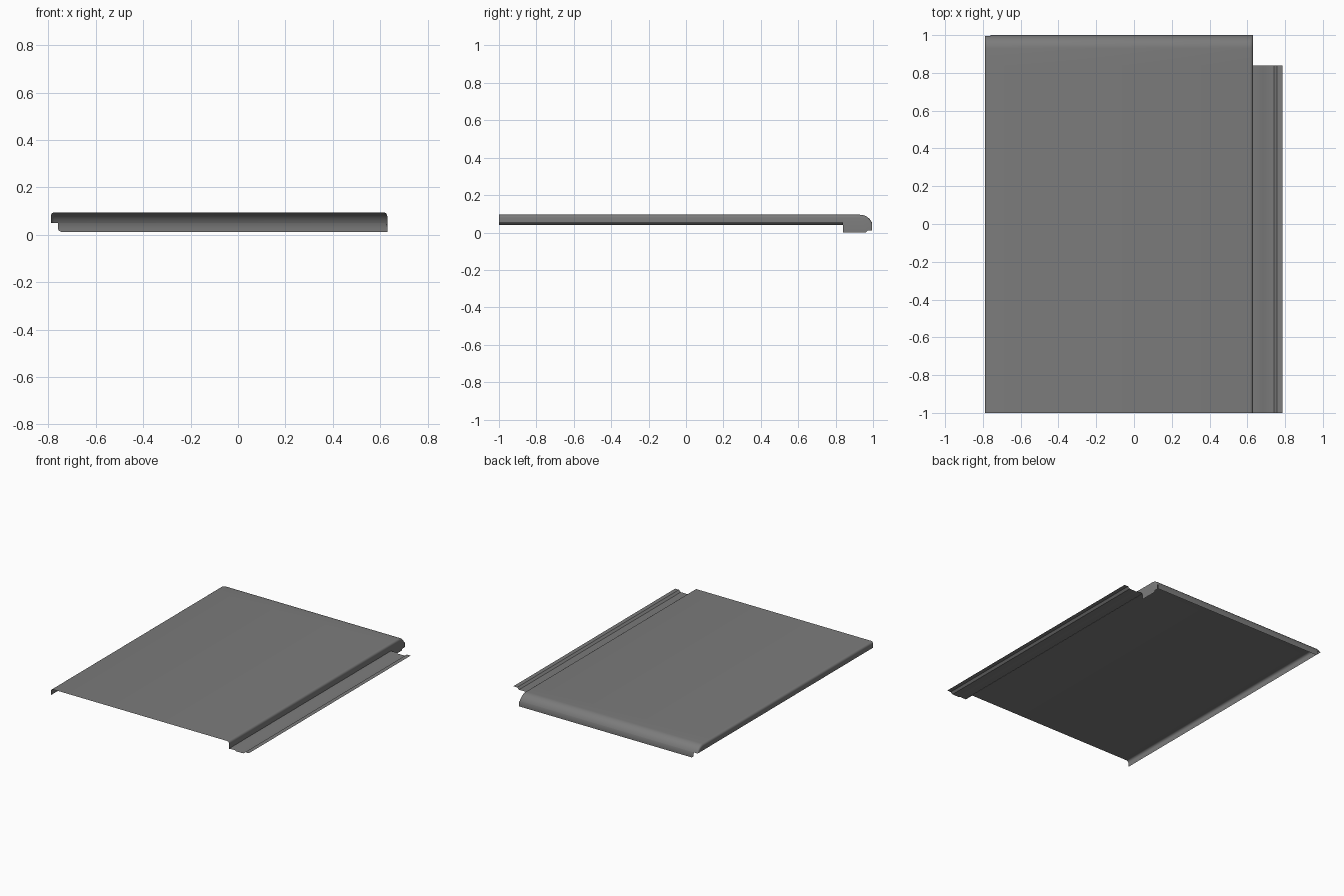
import bpy, math

if "Cube" in bpy.data.objects:
    bpy.data.objects.remove(bpy.data.objects["Cube"])

# dark slate finish
dark = bpy.data.materials.new("dark_grey")
dark.diffuse_color = (0.2, 0.2, 0.2, 1)
dark.use_nodes = True
dark.node_tree.nodes["Principled BSDF"].inputs["Base Color"].default_value = dark.diffuse_color

def sheet(name, rows):
    """Skin a list of equally long point rows into a single-layer sheet."""
    n = len(rows[0])
    verts = [p for r in rows for p in r]
    faces = [(i*n+j, i*n+j+1, (i+1)*n+j+1, (i+1)*n+j)
             for i in range(len(rows)-1) for j in range(n-1)]
    me = bpy.data.meshes.new(name)
    me.from_pydata(verts, [], faces)
    me.materials.append(dark)
    ob = bpy.data.objects.new(name, me)
    bpy.context.collection.objects.link(ob)
    bpy.context.view_layer.objects.active = ob
    ob.select_set(True)
    bpy.ops.object.shade_smooth_by_angle(angle=math.radians(35))
    ob.select_set(False)
    return ob

TOP, XL, XR, R = 0.095, -0.79, 0.63, 0.016
LEFT_LOW = 0.05

def section(y, z, left, left_low, right_low):
    """Rounded cross-section: left skirt, flat top, right skirt."""
    arc = [math.radians(a) for a in (0, 22.5, 45, 67.5, 90)]
    pts = [(left, y, left_low)]
    pts += [(left + R*(1-math.sin(a)), y, max(left_low, z - R*(1-math.cos(a)))) for a in arc]
    pts[1:] = pts[:0:-1] if pts[1][0] < pts[-1][0] else pts[1:]
    pts[1:] = sorted(pts[1:], key=lambda p: p[0])
    pts += [(XR - R*(1-math.sin(a)), y, max(right_low, z - R*(1-math.cos(a)))) for a in arc]
    pts += [(XR, y, right_low)]
    return pts

# main panel with side skirts, open at the front
sheet("tile_panel", [section(y, TOP, XL, LEFT_LOW, 0.04) for y in (-1, 0.84)])

# rounded back end, with deeper right skirt
curve = [(0.93 + 0.07*math.sin(a), 0.025 + 0.07*math.cos(a))
         for a in (math.radians(90*i/10) for i in range(11))]
upper = [(0.84, TOP)] + [p for p in curve if p[1] > LEFT_LOW] + [(0.9955, LEFT_LOW)]
lower = [(0.9955, LEFT_LOW)] + [p for p in curve if p[1] < LEFT_LOW]
low = lambda y: 0.0 if y < 0.965 else 0.012
sheet("back_hood", [section(y, z, XL, LEFT_LOW, low(y)) for y, z in upper])

# back lip below the notch, with a rounded lower left corner
rows = [[(-0.76, y, z), (-0.74, y, z), (XR, y, z)] for y, z in lower]
rows.append([(-0.757, 1, 0.018), (-0.745, 1, 0.012), (XR, 1, 0.012)])
sheet("back_lip", rows)

# stepped side flange for the neighbouring tile
flange = [(0.63, 0.045), (0.677, 0.045), (0.687, 0.04), (0.742, 0.04),
          (0.757, 0.053), (0.787, 0.053)]
sheet("side_flange", [[(x, y, z) for x, z in flange] for y in (-1, 0.84)])
